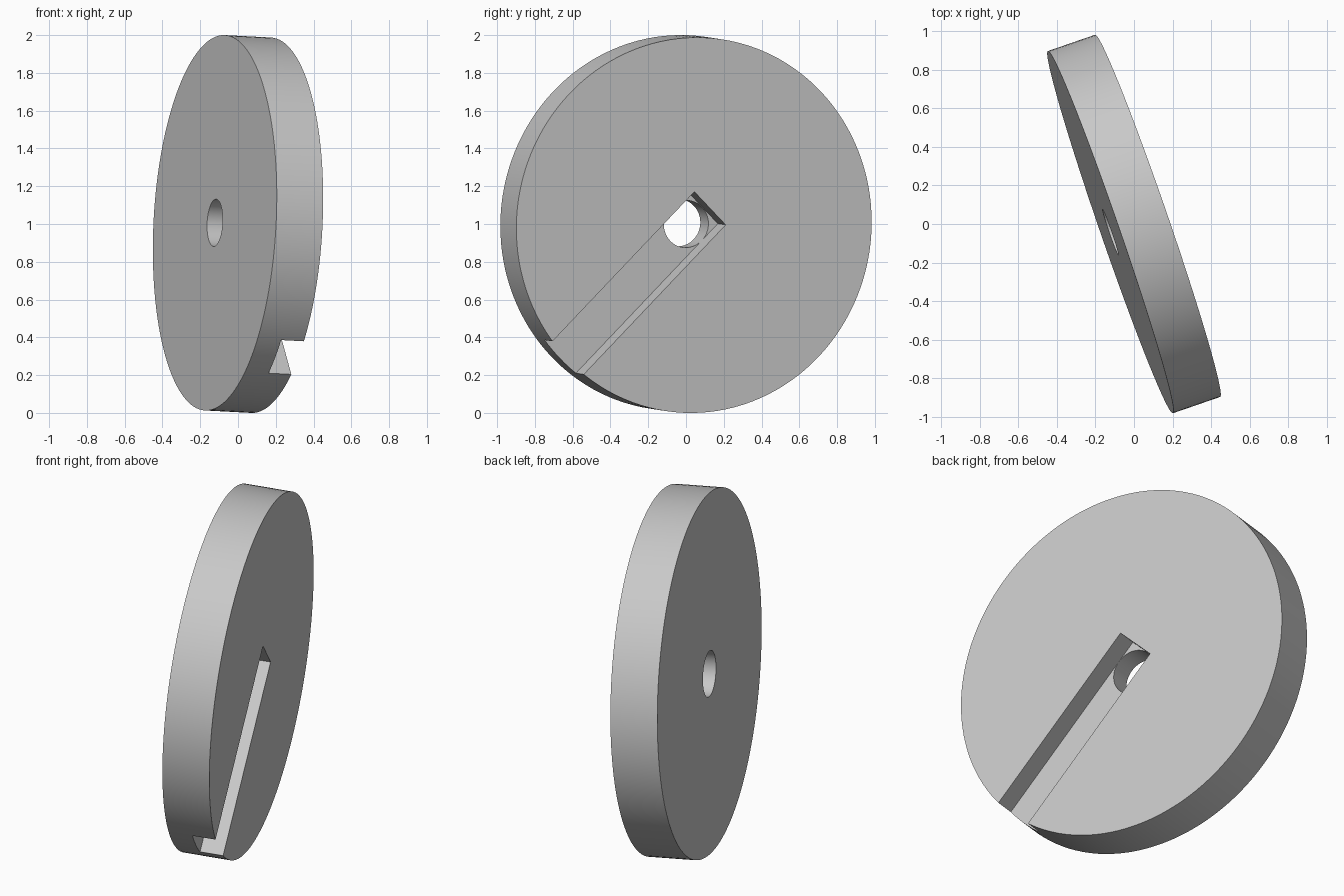
import bpy
import math
from mathutils import Matrix, Vector

RADIUS, THICKNESS = 0.995, 0.26
HOLE_RADIUS = 0.126
SLOT_DEPTH = 0.128

if "Cube" in bpy.data.objects:
    bpy.data.objects.remove(bpy.data.objects["Cube"], do_unlink=True)

# Single plain grey
grey = bpy.data.materials.new("plain grey")
grey.use_nodes = True
colour = (0.58, 0.58, 0.58, 1)
grey.diffuse_color = colour
grey.node_tree.nodes["Principled BSDF"].inputs["Base Color"].default_value = colour


def cylinder(name, radius, depth, sides):
    bpy.ops.mesh.primitive_cylinder_add(vertices=sides, radius=radius, depth=depth)
    obj = bpy.context.object
    obj.name = name
    obj.data.materials.append(grey)
    return obj


def cut(target, cutter):
    mod = target.modifiers.new(cutter.name, "BOOLEAN")
    mod.operation = "DIFFERENCE"
    mod.solver = "EXACT"
    mod.object = cutter
    cutter.hide_render = True
    bpy.context.view_layer.objects.active = target
    bpy.ops.object.modifier_apply(modifier=mod.name)
    bpy.data.objects.remove(cutter, do_unlink=True)


# Disc lying flat, its slotted face up
disc = cylinder("slotted_disc", RADIUS, THICKNESS, 128)

# Square-ended slot from just past the hole out through the rim
slot_length = 1.5
bpy.ops.mesh.primitive_cube_add(size=1)
slot = bpy.context.object
slot.name = "slot_cutter"
slot.data.materials.append(grey)
slot.data.transform(
    Matrix.Translation((slot_length / 2 - HOLE_RADIUS, 0, THICKNESS / 2))
    @ Matrix.Diagonal((slot_length, 2 * HOLE_RADIUS - 0.002, 2 * SLOT_DEPTH, 1)))
cut(disc, slot)

# Round hole through the centre
cut(disc, cylinder("hole_cutter", HOLE_RADIUS - 0.001, 1, 64))

# Stand the disc on its rim, turned so the slot runs down and forward
axis = Vector((0.944, 0.326, -0.05)).normalized()
along = Vector((0.195, -0.676, -0.712))
along = (along - axis * along.dot(axis)).normalized()
across = axis.cross(along)
turn = Matrix((along, across, axis)).transposed().to_4x4()
disc.data.transform(Matrix.Translation((0, 0, 1)) @ turn)

# Smooth rim and bore, sharp edges
bpy.ops.object.select_all(action="DESELECT")
disc.select_set(True)
bpy.context.view_layer.objects.active = disc
bpy.ops.object.shade_smooth_by_angle(angle=math.radians(30))
